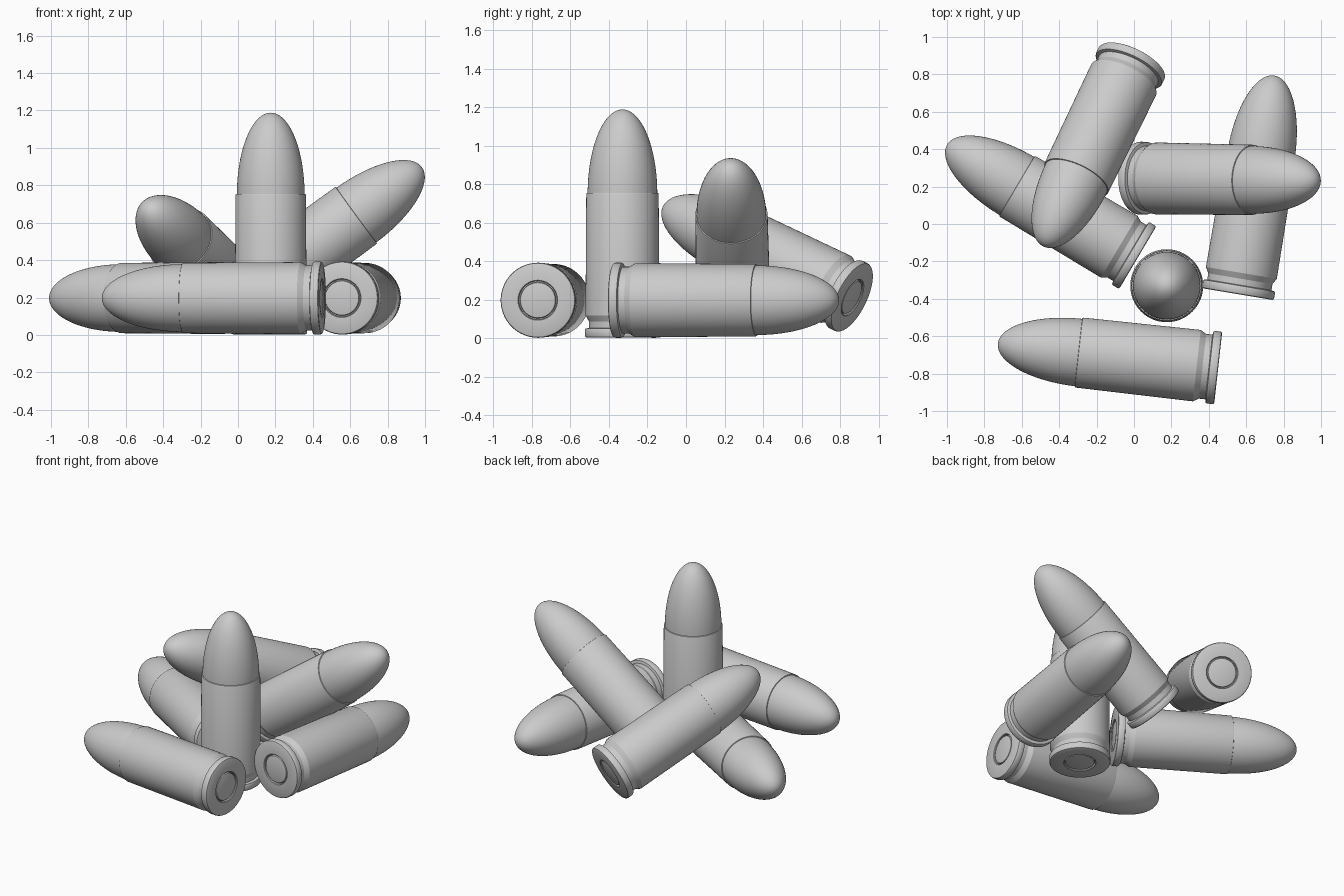
import bpy, math
from mathutils import Vector

default = bpy.data.objects.get("Cube")
if default:
    bpy.data.objects.remove(default, do_unlink=True)

SEGMENTS = 64

# One plain grey metal
metal = bpy.data.materials.new("grey_metal")
metal.use_nodes = True
GREY = (0.6, 0.6, 0.6, 1)
metal.diffuse_color = GREY
metal.node_tree.nodes["Principled BSDF"].inputs["Base Color"].default_value = GREY


def lathe(name, profile):
    """Mesh turned about z from (radius, height) points, lowest face first."""
    verts, faces, rings = [], [], []
    for r, z in profile:
        start = len(verts)
        if r < 1e-5:
            verts.append((0, 0, z))
            rings.append([start] * SEGMENTS)
        else:
            for i in range(SEGMENTS):
                a = math.tau * i / SEGMENTS
                verts.append((r * math.cos(a), r * math.sin(a), z))
            rings.append(list(range(start, start + SEGMENTS)))
    for low, high in zip(rings, rings[1:]):
        for i in range(SEGMENTS):
            j = (i + 1) % SEGMENTS
            quad = [low[i], low[j], high[j], high[i]]
            faces.append(list(dict.fromkeys(quad)))
    mesh = bpy.data.meshes.new(name)
    mesh.from_pydata(verts, [], faces)
    mesh.materials.append(metal)
    mesh.update()
    return mesh


# Case: base with primer pocket, rim, extractor groove, taper, body, rolled mouth
case_mesh = lathe("case", [
    (0, 0.02), (0.1, 0.02), (0.1, 0.004), (0.104, 0), (0.186, 0), (0.192, 0.003),
    (0.195, 0.009), (0.195, 0.04), (0.192, 0.046), (0.174, 0.05), (0.174, 0.084),
    (0.192, 0.115), (0.192, 0.13), (0.188, 0.745), (0.186, 0.75), (0.18, 0.752),
    (0.17, 0.752)])

# Primer: shallow disc with a rounded edge
primer_mesh = lathe("primer", [
    (0, 0.002), (0.085, 0.002), (0.091, 0.004), (0.094, 0.01), (0.094, 0.02)])

# Bullet: elliptical nose
MOUTH, LENGTH, NOSE_STEPS = 0.745, 1.185, 24
nose = [(0.181, MOUTH - 0.02)]
for k in range(NOSE_STEPS + 1):
    t = math.pi / 2 * k / NOSE_STEPS
    nose.append((0.181 * math.cos(t), MOUTH + (LENGTH - MOUTH) * math.sin(t)))
bullet_mesh = lathe("bullet", nose)

# Each round: name, centre of base, pointing direction
LYING = 0.197
rounds = [
    ("standing", (0.175, -0.33, 0.003), (0, 0, 1)),
    ("front", (0.45, -0.77, LYING), (-1.17, 0.13, 0)),
    ("left_side", (0.555, -0.375, LYING), (0.195, 1.165, 0)),
    ("right_side", (0.02, -0.18, LYING), (-0.86, 0.51, 0)),
    ("leaning_left", (0.027, 0.245, 0.197), (0.806, -0.012, 0.59)),
    ("leaning_back", (-0.01, 0.865, 0.21), (-0.4, -0.83, 0.4)),
]

parts = []
for label, base, direction in rounds:
    turn = Vector(direction).to_track_quat('Z', 'Y')
    for mesh in (case_mesh, primer_mesh, bullet_mesh):
        ob = bpy.data.objects.new(f"{label}_{mesh.name}", mesh)
        bpy.context.collection.objects.link(ob)
        ob.location = base
        ob.rotation_mode = 'QUATERNION'
        ob.rotation_quaternion = turn
        parts.append(ob)

# Smooth shading with crisp edges; the meshes are shared, so one set is enough
bpy.ops.object.select_all(action='DESELECT')
for ob in parts[:3]:
    ob.select_set(True)
bpy.context.view_layer.objects.active = parts[0]
bpy.ops.object.shade_smooth_by_angle(angle=math.radians(30))
